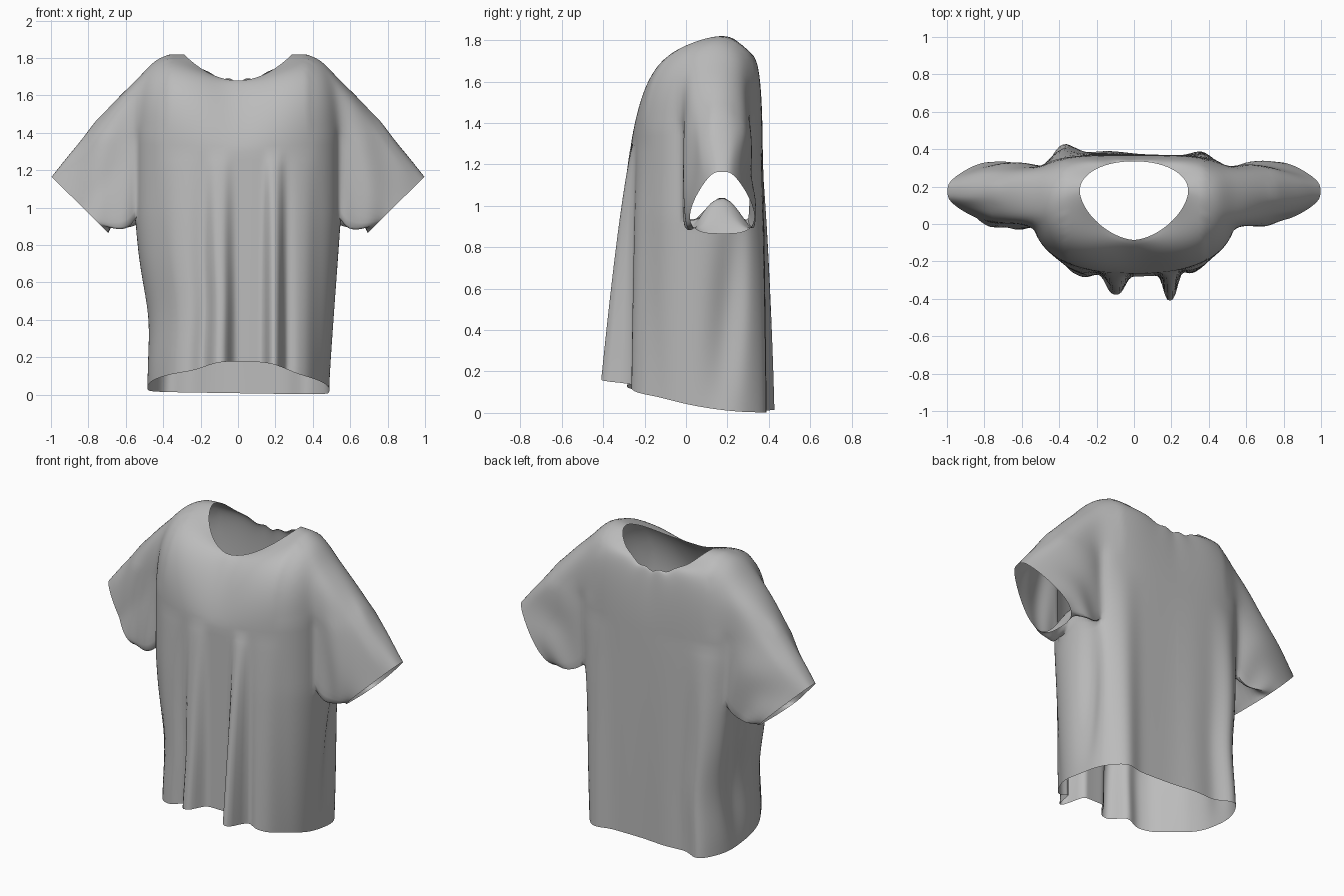
import bpy, bmesh
from math import sin, cos, pi, atan2, exp, radians
from mathutils import Vector

cube = bpy.data.objects.get("Cube")
if cube:
    bpy.data.objects.remove(cube)

COLS, LOW, HIGH = 180, 26, 20      # columns, rows below and above the chest
CHEST_Z, MID_Y = 1.3, 0.1
FRONT_FOLDS = [(-.31, .045, .09), (-.1, .1, .06), (.195, .145, .045), (.34, .04, .07)]
BACK_FOLDS = [(-.4, .11, .09), (-.15, .02, .15), (.38, .05, .08)]


def bump(v, centre, width, power=2):
    return exp(-abs((v - centre) / width) ** power)


def lerp(a, b, t):
    return a + (b - a) * t


def oval(angle, half, front, back, n_front, n_back):
    """Point on a squared-off oval with different front and back depth."""
    c, s = cos(angle), sin(angle)
    depth, n = (back, n_back) if s > 0 else (front, n_front)
    r = (abs(c / half) ** n + abs(s / depth) ** n) ** (-1 / n)
    return c * r, s * r


def torso_point(angle, t):
    """Draped torso, t = 0 at the hem and 1 at the chest."""
    x, y = oval(angle, lerp(.488, .55, min(1, t * 1.4)), lerp(.38, .365, t),
                lerp(.27, .27, t), 2.5, 4)
    y += MID_Y
    hem = .27 * (.4 - y) ** 2 + .015 * (.5 - x)
    loose = (1 - t) ** .75
    if sin(angle) < 0:
        mask = min(1, -sin(angle) * 2)
        y -= mask * loose * sum(d * bump(x, c, w, 3) for c, d, w in FRONT_FOLDS)
        hem += mask * .045 * bump(x, .04, .23, 4)
    else:
        mask = min(1, sin(angle) * 1.5)
        y += mask * loose * sum(d * bump(x, c, w) for c, d, w in BACK_FOLDS)
    # Soft hollow hanging below each armpit, slimmer on the right side
    hollow = .05 * bump(y, .17 + .1 * t, .08) * sin(pi * min(1, t * 1.1))
    x -= hollow * (1 if x > 0 else -1)
    if x < 0:
        x *= 1 - .06 * bump(t, .28, .2)
    return Vector((x, y, lerp(hem, CHEST_Z, t)))


def yoke_point(angle, t):
    """Rounded shoulders, t = 0 at the chest and 1 at the neckline."""
    base = torso_point(angle, 1)
    nx, ny = oval(angle, .29, .26, .16, 1.65, 2.1)
    neck = Vector((nx, ny + .175, 1.68 + .14 * (nx / .29) ** 2))
    if sin(angle) > 0:
        neck.z += .007 * sin(angle) * sin(angle * 11)
    n = 1.35 + 2.1 * cos(angle) ** 2
    if sin(angle) > 0:
        n += .4 * sin(angle)
    c, s = cos(t * pi / 2), sin(t * pi / 2)
    r = (max(c, 0) ** n + s ** n) ** (-1 / n)
    p = neck.lerp(base, max(c, 0) * r)
    p.z = lerp(base.z, neck.z, s * r)
    return p


def cuff_point(around, side):
    """Slanted sleeve opening, wide below and narrow on top."""
    up, across = cos(around), sin(around)
    wide = abs(across) ** .62 * (1 if across > 0 else -1)
    y = .175 + wide * (.14 - .06 * up)
    if side < 0:
        y -= .08 * max(0, -up) * max(0, -across)
    return Vector((side * (.845 + .152 * up), y, 1.015 + .15 * up))


# Torso and shoulders
bm = bmesh.new()
rows = []
for i in range(LOW + HIGH + 1):
    ring = []
    for k in range(COLS):
        angle = 2 * pi * k / COLS
        p = torso_point(angle, i / LOW) if i <= LOW else yoke_point(angle, (i - LOW) / HIGH)
        ring.append(bm.verts.new(p))
    rows.append(ring)

# Armhole limits in row and column numbers
row_lo, row_hi = round(LOW * .74), LOW + 9
col_lo, col_hi = -6, 11


def in_armhole(i, k):
    if not row_lo <= i < row_hi:
        return False
    right = (k + COLS // 2) % COLS - COLS // 2
    left = COLS // 2 - 1 - k
    return col_lo <= right < col_hi or col_lo <= left < col_hi


for i in range(LOW + HIGH):
    for k in range(COLS):
        if not in_armhole(i, k):
            j = (k + 1) % COLS
            bm.faces.new((rows[i][k], rows[i][j], rows[i + 1][j], rows[i + 1][k]))

# Sleeves grown from the armholes
STEPS = 16
soft = []
for side in (1, -1):
    def edge_vert(i, c):
        return rows[i][(c if side > 0 else COLS // 2 - c) % COLS]
    loop = [edge_vert(row_lo, c) for c in range(col_lo, col_hi)]
    loop += [edge_vert(i, col_hi) for i in range(row_lo, row_hi)]
    loop += [edge_vert(row_hi, c) for c in range(col_hi, col_lo, -1)]
    loop += [edge_vert(i, col_lo) for i in range(row_hi, row_lo, -1)]
    soft += loop
    start = [v.co.copy() for v in loop]
    last = loop
    for step in range(1, STEPS + 1):
        t = step / STEPS
        ring = []
        for p in start:
            around = atan2((p.y - .17) / .16, (p.z - 1.31) / .37)
            up, across = cos(around), sin(around)
            q = p.lerp(cuff_point(around, side), t)
            swell = sin(pi * t)
            early = sin(pi * t ** .6)
            q.y += swell * (sin(around * 4 + t * 7 + side) * .01 + .015 * across)
            # Full shoulder cap, tucked underarm and hanging folds beside it
            q.z += early * (.045 * max(0, up) + .13 * max(0, -up) ** 10)
            q.z -= early * .07 * bump(up, -.65, .25)
            q.z += swell * .006 * sin(t * 16 + around * 2) * max(0, up)
            ring.append(bm.verts.new(q))
        for a in range(len(ring)):
            b = (a + 1) % len(ring)
            quad = (last[a], last[b], ring[b], ring[a])
            bm.faces.new(quad if side > 0 else quad[::-1])
        if step < STEPS:
            soft += ring
        last = ring


def relax(verts, times):
    for _ in range(times):
        bmesh.ops.smooth_vert(bm, verts=verts, factor=.5, use_axis_x=True,
                              use_axis_y=True, use_axis_z=True)


# Blend the sleeves into the torso, most of all over the shoulders
loose_verts = [v for v in bm.verts if v.link_faces]
bmesh.ops.delete(bm, geom=[v for v in bm.verts if not v.link_faces], context='VERTS')
relax(soft, 4)
relax([v for v in loose_verts if .38 < abs(v.co.x) < .75 and v.co.z > 1.38], 14)
bmesh.ops.recalc_face_normals(bm, faces=bm.faces)

# One plain cloth colour
cloth = bpy.data.materials.new("grey_cloth")
cloth.use_nodes = True
grey = (.5, .5, .5, 1)
cloth.diffuse_color = grey
cloth.node_tree.nodes["Principled BSDF"].inputs["Base Color"].default_value = grey

mesh = bpy.data.meshes.new("shirt")
bm.to_mesh(mesh)
bm.free()
mesh.materials.append(cloth)
shirt = bpy.data.objects.new("shirt", mesh)
bpy.context.collection.objects.link(shirt)
bpy.context.view_layer.objects.active = shirt
shirt.select_set(True)
bpy.ops.object.shade_smooth_by_angle(angle=radians(60))
